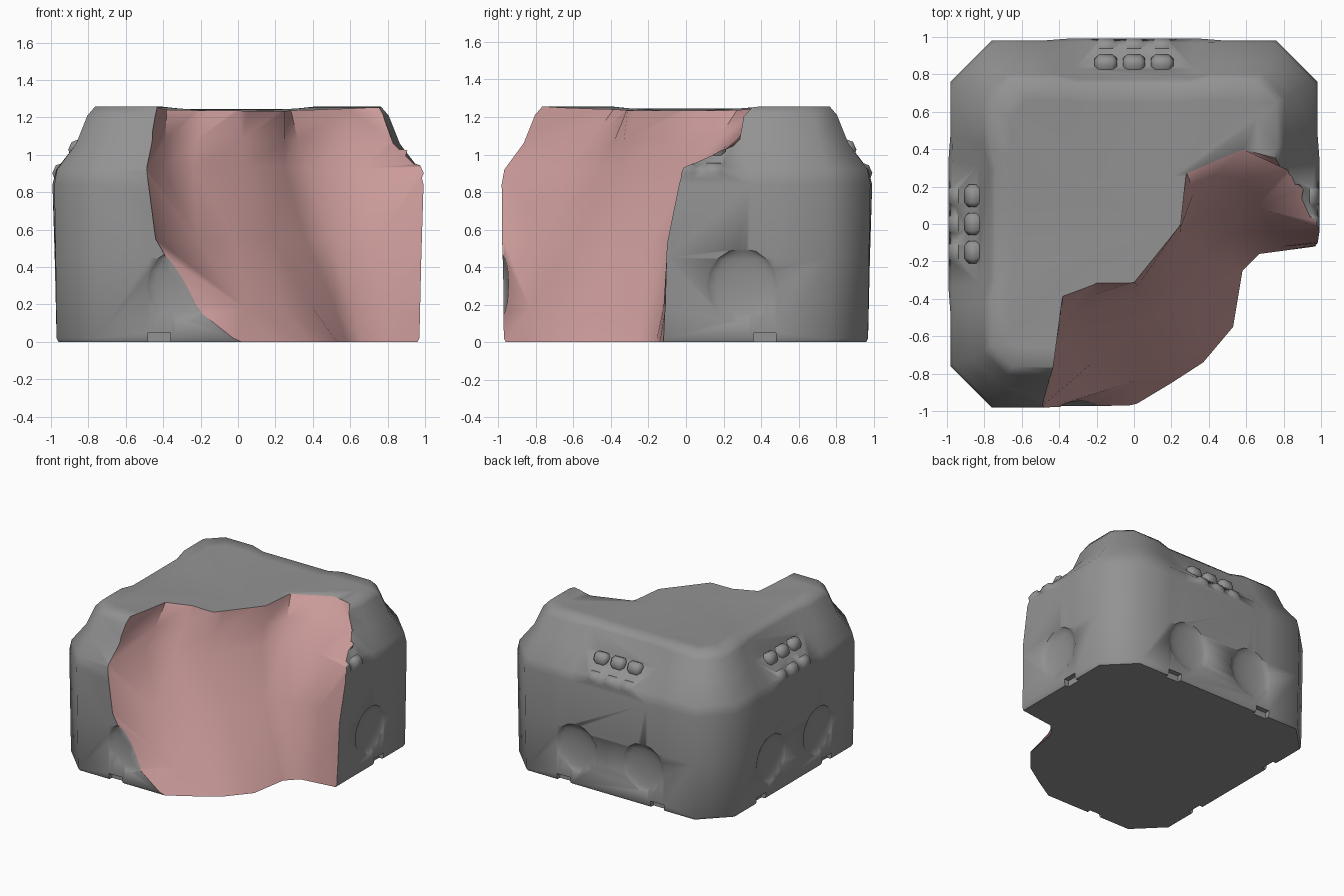
import bpy, bmesh, math
from mathutils import Matrix

if "Cube" in bpy.data.objects:
    bpy.data.objects.remove(bpy.data.objects["Cube"])


def make_object(name, bm):
    bmesh.ops.recalc_face_normals(bm, faces=bm.faces)
    me = bpy.data.meshes.new(name)
    bm.to_mesh(me)
    bm.free()
    ob = bpy.data.objects.new(name, me)
    bpy.context.collection.objects.link(ob)
    for m in (stone, pink):
        me.materials.append(m)
    return ob


def material(name, color):
    m = bpy.data.materials.new(name)
    m.diffuse_color = (*color, 1)
    m.use_nodes = True
    m.node_tree.nodes["Principled BSDF"].inputs["Base Color"].default_value = m.diffuse_color
    return m


def loft(bm, rings):
    """Skin closed rings of equal length and cap both ends."""
    rows = [[bm.verts.new(p) for p in r] for r in rings]
    n = len(rows[0])
    for a, b in zip(rows, rows[1:]):
        for i in range(n):
            j = (i + 1) % n
            bm.faces.new((a[i], a[j], b[j], b[i]))
    bm.faces.new(rows[0][::-1])
    bm.faces.new(rows[-1])


def block_ring(z, h, c, mid, drop=0):
    """Chamfered square; the middle of each side sits at distance mid."""
    w = c * .62
    side = [(-c, h, 0), (-w, h, 0), (-w * .72, mid, drop),
            (w * .72, mid, drop), (w, h, 0), (c, h, 0)]
    ring = []
    for k in range(4):
        a, b = ((1, 0), (0, 1), (-1, 0), (0, -1))[k]
        ring += [(a * u - b * -r, -a * r + b * u, z - d) for u, r, d in side]
    return ring


def combine(body, tool, operation):
    mod = body.modifiers.new(tool.name, 'BOOLEAN')
    mod.operation = operation
    mod.solver = 'EXACT'
    mod.object = tool
    bpy.context.view_layer.objects.active = body
    bpy.ops.object.modifier_apply(modifier=mod.name)
    bpy.data.objects.remove(tool)


stone = material("stone_grey", (.29, .29, .29))
pink = material("fracture_pink", (.59, .325, .32))

# chamfered block, shoulder recessed mid-side, slightly dished top
bm = bmesh.new()
loft(bm, [block_ring(*r) for r in (
    (0, .96, .75, .96), (.02, .97, .755, .97), (.45, .975, .76, .98),
    (.84, .982, .76, .992), (.92, .968, .75, .972), (1.06, .865, .71, .83),
    (1.21, .805, .68, .775), (1.257, .765, .65, .74, .012),
    (1.25, .66, .57, .65, .01), (1.235, .25, .2, .25))])
body = make_object("broken_block", bm)

sides = [Matrix.Rotation(k * math.pi / 2, 4, 'Z') for k in range(4)]

# two rows of soft blocks on the shoulder of every side
bm = bmesh.new()
for side in sides:
    for r, z in ((.945, .905), (.86, 1.03)):
        for u in (-.15, 0, .15):
            place = side @ Matrix.Translation((u, r, z)) @ Matrix.Rotation(math.radians(25), 4, 'X')
            res = bmesh.ops.create_cube(bm, size=1, matrix=place @ Matrix.Diagonal((.12, .085, .095, 1)))
            edges = list({e for v in res['verts'] for e in v.link_edges})
            bmesh.ops.bevel(bm, geom=edges, offset=.025, segments=1, affect='EDGES')
combine(body, make_object("shoulder_blocks", bm), 'UNION')

# shallow rounded hollows and foot notches on every side
bm = bmesh.new()
for side in sides:
    for u in (-.3, .3):
        place = side @ Matrix.Translation((u, .985, .3))
        bmesh.ops.create_uvsphere(bm, u_segments=16, v_segments=8, radius=1,
                                  matrix=place @ Matrix.Diagonal((.2, .04, .2, 1)))
        place = side @ Matrix.Translation((u * 1.4, .99, 0))
        bmesh.ops.create_cube(bm, size=1, matrix=place @ Matrix.Diagonal((.12, .12, .1, 1)))
combine(body, make_object("side_hollows", bm), 'DIFFERENCE')

# fracture surface lofted through contour lines, bottom to top
contours = [
    (0, ((0, -.97), (.2, -.85), (.37, -.74), (.53, -.55), (.58, -.25), (.67, -.16), (.82, -.14), (.97, -.12))),
    (.18, ((-.23, -.97), (.04, -.83), (.23, -.7), (.4, -.51), (.52, -.24), (.62, -.13), (.8, -.12), (.99, -.11))),
    (.55, ((-.44, -.97), (-.22, -.74), (-.02, -.57), (.18, -.42), (.36, -.18), (.5, -.06), (.75, -.04), (1, -.1))),
    (.93, ((-.49, -.97), (-.4, -.62), (-.24, -.45), (.03, -.36), (.25, -.05), (.38, .06), (.65, .09), (1, -.02))),
    (1.08, ((-.48, -.97), (-.39, -.5), (-.22, -.38), (.02, -.33), (.25, -.02), (.32, .17), (.62, .25), (.9, .3))),
    (1.25, ((-.46, -.97), (-.38, -.38), (-.2, -.31), (0, -.31), (.25, 0), (.28, .28), (.58, .4), (.84, .33))),
]
contours = [(-.1, contours[0][1])] + contours + [(1.4, contours[-1][1])]
bm = bmesh.new()
rings = []
for z, pts in contours:
    ring = [(pts[0][0], -1.4), *pts, (1.4, pts[-1][1]), (1.4, -1.4)]
    rings.append([(x, y, z) for x, y in ring])
loft(bm, rings)
for f in bm.faces:
    f.material_index = 1
cutter = make_object("fracture_cutter", bm)
cutter.hide_render = True
combine(body, cutter, 'DIFFERENCE')

# smooth shading with crisp break edges
bpy.ops.object.select_all(action='DESELECT')
body.select_set(True)
bpy.context.view_layer.objects.active = body
bpy.ops.object.shade_smooth_by_angle(angle=math.radians(55))
